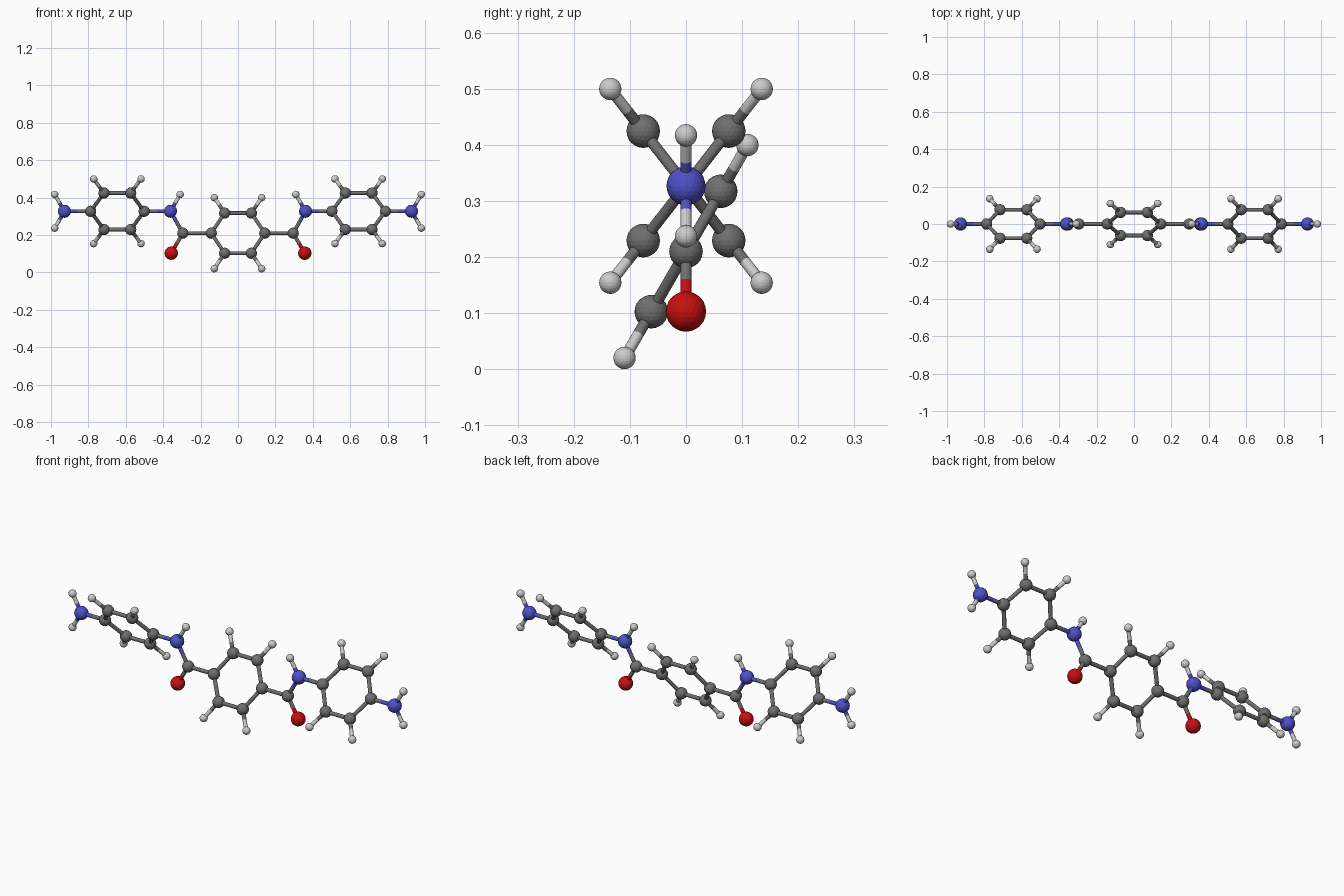
import bpy, bmesh
from math import sin, cos, pi, radians
from mathutils import Vector

if "Cube" in bpy.data.objects:
    bpy.data.objects.remove(bpy.data.objects["Cube"])

# Element table: radius and colour
ELEMENTS = {
    "carbon": (0.030, (0.16, 0.16, 0.16, 1)),
    "hydrogen": (0.020, (0.60, 0.60, 0.60, 1)),
    "nitrogen": (0.035, (0.08, 0.08, 0.58, 1)),
    "oxygen": (0.036, (0.58, 0.005, 0.005, 1)),
}
BOND_R = 0.010
RING_C, RING_H = 0.143, 0.253
MID_Z, ARM_Z = 0.21, 0.327

# One shared ball mesh and one shared stick mesh per element
balls, sticks = {}, {}
for elem, (radius, colour) in ELEMENTS.items():
    mat = bpy.data.materials.new(elem)
    mat.diffuse_color = colour
    mat.use_nodes = True
    mat.node_tree.nodes["Principled BSDF"].inputs["Base Color"].default_value = mat.diffuse_color
    for store, kind in ((balls, "ball"), (sticks, "stick")):
        me = bpy.data.meshes.new(f"{elem}_{kind}")
        bm = bmesh.new()
        if kind == "ball":
            bmesh.ops.create_icosphere(bm, subdivisions=3, radius=radius)
        else:
            bmesh.ops.create_cone(bm, cap_ends=True, segments=16, radius1=BOND_R,
                                  radius2=BOND_R, depth=1)
            for f in bm.faces:
                f.smooth = len(f.verts) == 4
            for e in bm.edges:
                e.smooth = all(len(f.verts) == 4 for f in e.link_faces)
        bm.to_mesh(me)
        bm.free()
        me.materials.append(mat)
        store[elem] = me


def place(name, mesh, loc):
    ob = bpy.data.objects.new(name, mesh)
    ob.location = loc
    bpy.context.collection.objects.link(ob)
    return ob


def atom(elem, name, x, y, z):
    loc = Vector((x, y, z))
    place(f"{name}_{elem}", balls[elem], loc)
    return elem, loc


def bond(a, b):
    """Two half sticks, each in the colour of its own atom."""
    mid = (a[1] + b[1]) / 2
    for elem, p in (a, b):
        d = mid - p
        ob = place(f"{elem}_bond", sticks[elem], (p + mid) / 2)
        ob.rotation_mode = 'QUATERNION'
        ob.rotation_quaternion = d.to_track_quat('Z', 'Y')
        ob.scale = (1, 1, d.length)


def ring(name, cx, cz, tilt):
    """Benzene ring about the x axis; returns its -x and +x carbons."""
    def at(r, k):
        a = k * pi / 3
        h = r * sin(a)
        return cx + r * cos(a), h * sin(tilt), cz + h * cos(tilt)
    cs = [atom("carbon", name, *at(RING_C, k)) for k in range(6)]
    for k in range(6):
        bond(cs[k], cs[(k + 1) % 6])
        if k % 3:
            bond(cs[k], atom("hydrogen", name, *at(RING_H, k)))
    return cs[3], cs[0]


# Central ring
mid_ends = ring("middle_ring", 0, MID_Z, radians(30))

# Mirrored arms: amide link, outer ring, end amine
for s, side in ((-1, "left"), (1, "right")):
    inner = mid_ends[0 if s < 0 else 1]
    c = atom("carbon", f"{side}_link", s * 0.295, 0, MID_Z)
    o = atom("oxygen", f"{side}_link", s * 0.357, 0, 0.103)
    n = atom("nitrogen", f"{side}_link", s * 0.361, 0, ARM_Z)
    h = atom("hydrogen", f"{side}_link", s * 0.309, 0, 0.417)
    ends = ring(f"{side}_ring", s * 0.645, ARM_Z, s * radians(38))
    near, far = ends if s > 0 else ends[::-1]
    end_n = atom("nitrogen", f"{side}_end", s * 0.928, 0, ARM_Z)
    for a, b in ((inner, c), (c, o), (c, n), (n, h), (n, near), (far, end_n)):
        bond(a, b)
    for dz in (-0.09, 0.09):
        bond(end_n, atom("hydrogen", f"{side}_end", s * 0.98, 0, ARM_Z + dz))
